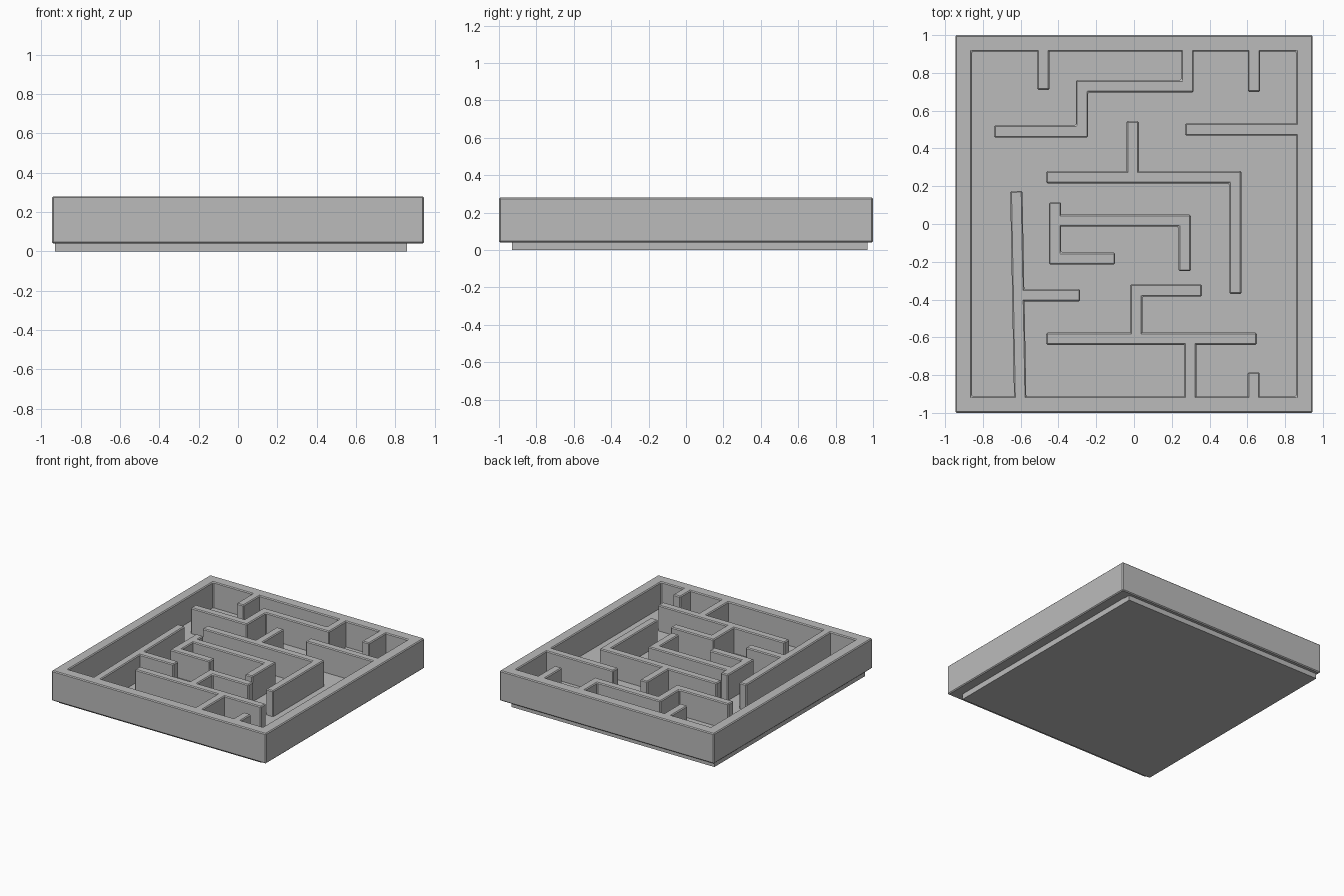
import bpy
import bmesh
from mathutils import Vector

cube = bpy.data.objects.get("Cube")
if cube:
    bpy.data.objects.remove(cube, do_unlink=True)

grey = bpy.data.materials.new("plain_grey")
grey.use_nodes = True
GREY = (0.5, 0.5, 0.5, 1)
grey.diffuse_color = GREY
grey.node_tree.nodes["Principled BSDF"].inputs["Base Color"].default_value = GREY

RIM_BOTTOM, FLOOR_TOP, WALL_TOP = 0.04, 0.075, 0.28
THICKNESS = 0.065


def finish(name, bm, bevel):
    bmesh.ops.recalc_face_normals(bm, faces=bm.faces)
    mesh = bpy.data.meshes.new(name)
    bm.to_mesh(mesh)
    bm.free()
    mesh.materials.append(grey)
    obj = bpy.data.objects.new(name, mesh)
    bpy.context.collection.objects.link(obj)
    if bevel:
        mod = obj.modifiers.new("soft_edges", "BEVEL")
        mod.width = bevel
        mod.segments = 1
        mod.limit_method = "ANGLE"
    return obj


def wall(name, path, thickness=THICKNESS, bottom=RIM_BOTTOM + 0.01, closed=False):
    """Upright wall of constant thickness along a mitred centre line."""
    pts = [Vector(p) for p in path]
    count = len(pts)
    bm = bmesh.new()
    pairs = []
    for i, p in enumerate(pts):
        before = pts[i - 1] if closed or i > 0 else None
        after = pts[(i + 1) % count] if closed or i < count - 1 else None
        dirs = []
        if before is not None:
            dirs.append((p - before).normalized())
        if after is not None:
            dirs.append((after - p).normalized())
        normals = [Vector((-d.y, d.x)) for d in dirs]
        miter = sum(normals, Vector((0, 0))).normalized()
        offset = miter * (thickness / 2 / miter.dot(normals[0]))
        pairs.append([bm.verts.new((*q, bottom)) for q in (p + offset, p - offset)])
    for i in range(count if closed else count - 1):
        (a, b), (c, d) = pairs[i], pairs[(i + 1) % count]
        bm.faces.new((a, b, d, c))
    grown = bmesh.ops.extrude_face_region(bm, geom=bm.faces[:], use_keep_orig=True)
    up = [v for v in grown["geom"] if isinstance(v, bmesh.types.BMVert)]
    bmesh.ops.translate(bm, verts=up, vec=(0, 0, WALL_TOP - bottom))
    return finish(name, bm, 0.007)


# Floor plate, slightly off centre under the rim
bm = bmesh.new()
bmesh.ops.create_cube(bm, size=1)
bmesh.ops.scale(bm, verts=bm.verts, vec=(1.79, 1.9, FLOOR_TOP))
bmesh.ops.translate(bm, verts=bm.verts, vec=(-0.035, 0.02, FLOOR_TOP / 2))
finish("floor_plate", bm, 0)

# Outer rim
RX, RY = 0.902, 0.956
wall("outer_rim", [(-RX, -RY), (RX, -RY), (RX, RY), (-RX, RY)],
     thickness=0.088, bottom=RIM_BOTTOM, closed=True)

# Maze walls, given by their centre lines
maze = {
    "back_zigzag_wall": [(-.74, .49), (-.275, .49), (-.275, .73), (.283, .73), (.283, RY)],
    "back_right_stub": [(-.48, .71), (-.48, RY)],
    "back_left_stub": [(.635, .7), (.635, RY)],
    "left_side_wall": [(.27, .5), (RX, .5)],
    "centre_hook_wall": [(-.465, .247), (.537, .247), (.537, -.37)],
    "centre_hook_branch": [(-.007, .247), (-.007, .545)],
    "inner_bracket_wall": [(-.418, .115), (-.418, -.183), (-.1, -.183)],
    "inner_hook_wall": [(-.418, .018), (.268, .018), (.268, -.25)],
    "right_long_wall": [(-.623, .175), (-.602, -RY)],
    "right_long_branch": [(-.61, -.377), (-.285, -.377)],
    "front_cross_wall": [(-.465, -.607), (.65, -.607)],
    "front_cross_hook": [(.012, -.607), (.012, -.352), (.36, -.352)],
    "front_cross_stem": [(.298, -.607), (.298, -RY)],
    "front_left_stub": [(.633, -.785), (.633, -RY)],
}
for name, path in maze.items():
    wall(name, path)
